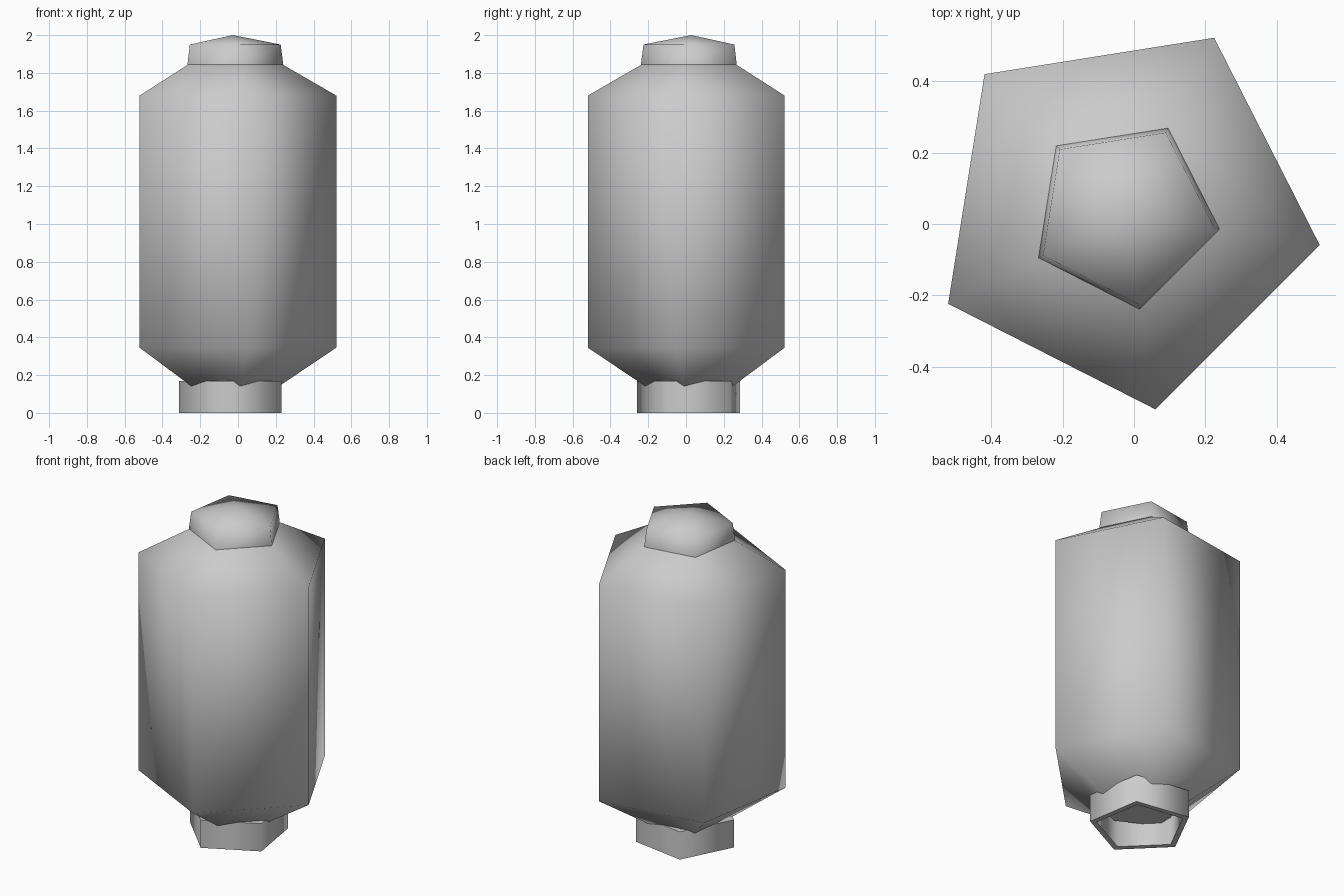
import bpy
import bmesh
from math import sin, cos, radians, tau

cube = bpy.data.objects.get("Cube")
if cube:
    bpy.data.objects.remove(cube, do_unlink=True)

SIDES = 5
CENTRE = (-0.027, 0.028)

grey = bpy.data.materials.new("plain grey")
grey.use_nodes = True
colour = (0.6, 0.6, 0.6, 1)
grey.diffuse_color = colour
grey.node_tree.nodes["Principled BSDF"].inputs["Base Color"].default_value = colour


def lathe(name, profile, turn, loop=False):
    """Sweep a (radius, z) profile round five sides; radius 0 gives a tip."""
    bm = bmesh.new()
    rings = []
    for r, z in profile:
        count = SIDES if r else 1
        rings.append([bm.verts.new((r * cos(radians(turn) + tau * i / SIDES),
                                    r * sin(radians(turn) + tau * i / SIDES), z))
                      for i in range(count)])
    pairs = list(zip(rings, rings[1:]))
    if loop:
        pairs.append((rings[-1], rings[0]))
    for low, high in pairs:
        for i in range(SIDES):
            j = (i + 1) % SIDES
            if len(high) == 1:
                bm.faces.new((low[i], low[j], high[0]))
            else:
                bm.faces.new((low[i], low[j], high[j], high[i]))
    if not loop:
        bm.faces.new(rings[0][::-1])
        if len(rings[-1]) > 1:
            bm.faces.new(rings[-1])
    bmesh.ops.recalc_face_normals(bm, faces=bm.faces)
    for face in bm.faces:
        face.smooth = True
    # Crisp rims where the flat ends meet the walls
    for edge in bm.edges:
        if any(abs(f.normal.z) > 0.999 for f in edge.link_faces):
            edge.smooth = False
    mesh = bpy.data.meshes.new(name)
    bm.to_mesh(mesh)
    bm.free()
    mesh.materials.append(grey)
    obj = bpy.data.objects.new(name, mesh)
    obj.location = (*CENTRE, 0)
    bpy.context.collection.objects.link(obj)
    return obj


# Main canister with tapered shoulders
lathe("body", [(0.245, 0.14), (0.554, 0.345), (0.554, 1.68), (0.265, 1.845)], -9)
# Low pointed lid
lathe("cap", [(0.27, 1.845), (0.256, 1.95), (0, 2.0)], -9)
# Hollow foot ring, turned against the body
lathe("base_collar", [(0.29, 0), (0.29, 0.17), (0.252, 0.17), (0.252, 0)], 45, loop=True)
